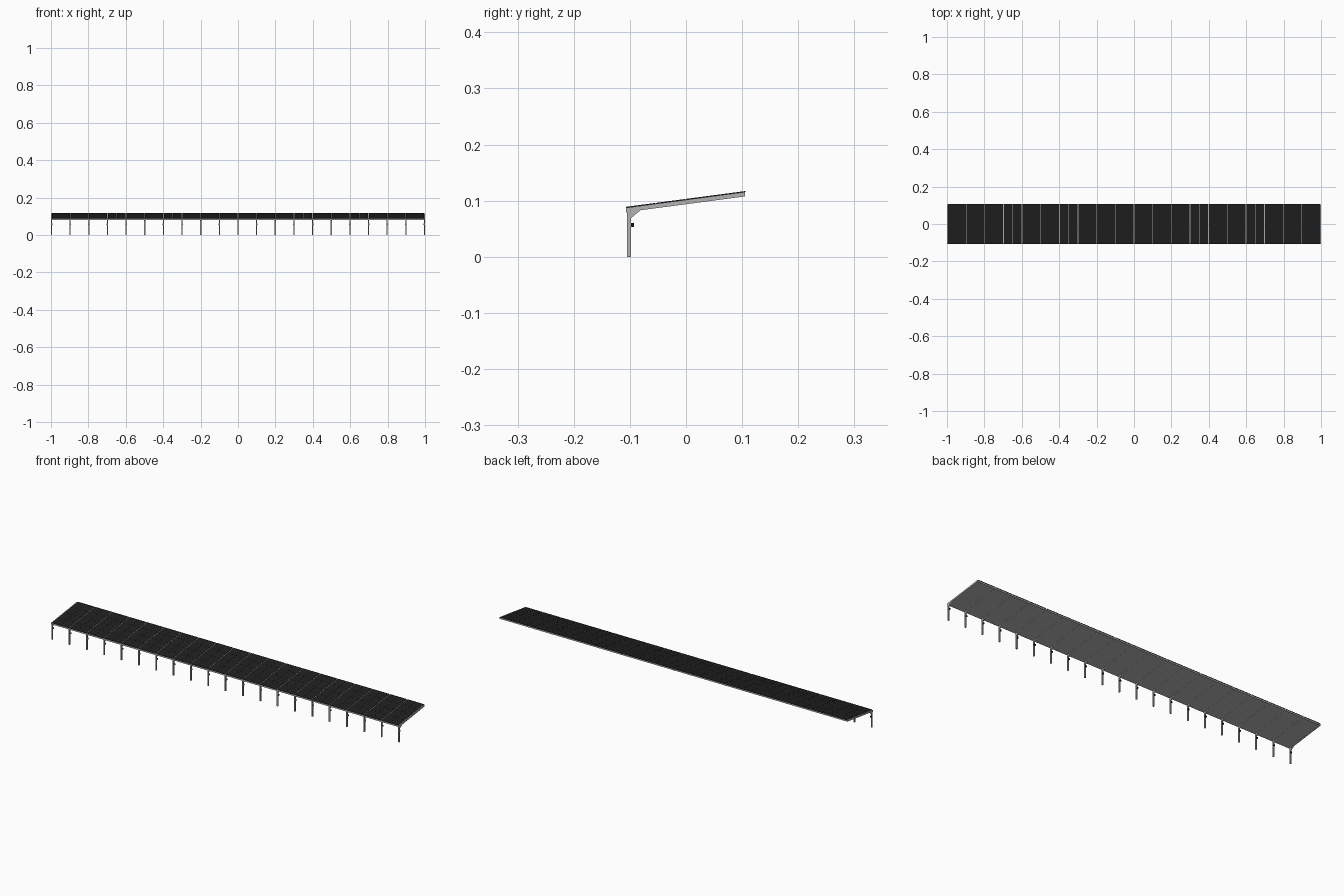
import bpy, bmesh, math

if "Cube" in bpy.data.objects:
    bpy.data.objects.remove(bpy.data.objects["Cube"])


def material(name, c):
    m = bpy.data.materials.new(name)
    m.diffuse_color = (*c, 1)
    m.use_nodes = True
    m.node_tree.nodes["Principled BSDF"].inputs["Base Color"].default_value = m.diffuse_color
    return m


steel = material("grey steel", (0.45, 0.45, 0.45))
solar = material("solar black", (0.014, 0.014, 0.014))
black = material("box black", (0.006, 0.006, 0.006))

Y0, Y1 = -0.107, 0.106          # low and high eave
SLOPE = 0.132


def top(y):                      # height of the frame's upper edge
    return 0.0875 + (y - Y0) * SLOPE


def add_prism(bm, pts, x0, x1):
    """Extrude a (y, z) profile along x."""
    a = [bm.verts.new((x0, y, z)) for y, z in pts]
    b = [bm.verts.new((x1, y, z)) for y, z in pts]
    n = len(pts)
    bm.faces.new(a)
    bm.faces.new(b[::-1])
    for i in range(n):
        bm.faces.new((a[i], b[i], b[(i + 1) % n], a[(i + 1) % n]))


def finish(bm, name, mat):
    bmesh.ops.recalc_face_normals(bm, faces=bm.faces)
    me = bpy.data.meshes.new(name)
    bm.to_mesh(me)
    bm.free()
    me.materials.append(mat)
    ob = bpy.data.objects.new(name, me)
    bpy.context.collection.objects.link(ob)


N = 21
W = 0.006
xs = [-1 + W / 2 + i * (2 - W) / (N - 1) for i in range(N)]

# Cantilever frames: post, knee gusset and sloping rafter in one profile
frame = [(-0.105, 0), (-0.098, 0), (-0.098, 0.069), (-0.081, 0.083),
         (Y1 - 0.001, top(Y1) - 0.008), (Y1 - 0.001, top(Y1)),
         (Y0, top(Y0)), (Y0, top(Y0) - 0.008), (-0.105, top(Y0) - 0.009)]
bm = bmesh.new()
for x in xs:
    add_prism(bm, frame, x - W / 2, x + W / 2)
finish(bm, "cantilever_frames", steel)

# Roof deck between the frames
ya, yb = Y0 + 0.0005, Y1 - 0.0015
bm = bmesh.new()
for xa, xb in zip(xs, xs[1:]):
    add_prism(bm, [(ya, top(ya) - 0.0075), (yb, top(yb) - 0.0075),
                   (yb, top(yb) - 0.0003), (ya, top(ya) - 0.0003)],
              xa + W / 2, xb - W / 2)
finish(bm, "roof_deck", steel)

# Solar panels, two columns and four rows per bay
bm = bmesh.new()
ROWS, GAP, SEAM = 4, 0.004, 0.0005
for xa, xb in zip(xs, xs[1:]):
    xm = (xa + xb) / 2
    for p, q in ((xa + GAP / 2, xm - SEAM / 2), (xm + SEAM / 2, xb - GAP / 2)):
        for r in range(ROWS):
            a = Y0 + (Y1 - Y0) * r / ROWS + (SEAM / 2 if r else 0)
            b = Y0 + (Y1 - Y0) * (r + 1) / ROWS - (SEAM / 2 if r < ROWS - 1 else 0)
            add_prism(bm, [(a, top(a)), (b, top(b)),
                           (b, top(b) + 0.0016), (a, top(a) + 0.0016)], p, q)
finish(bm, "solar_panels", solar)

# Small equipment boxes on the posts
bm = bmesh.new()
for x in xs:
    h = 0.004
    c = max(-1 + h, min(1 - h, x))
    add_prism(bm, [(-0.098, 0.053), (-0.093, 0.053),
                   (-0.093, 0.060), (-0.098, 0.060)], c - h, c + h)
finish(bm, "post_boxes", black)
